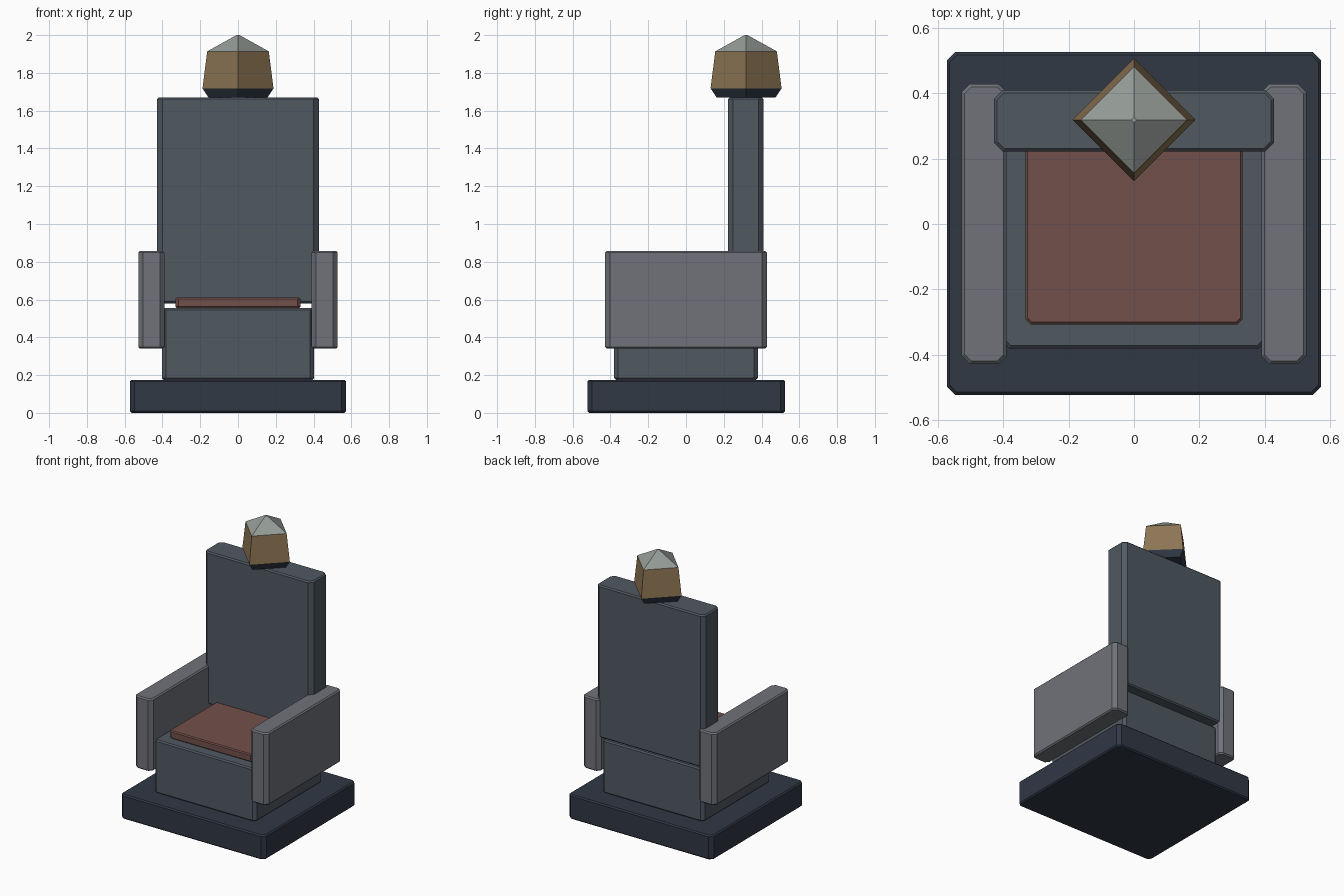
import bpy

if "Cube" in bpy.data.objects:
    bpy.data.objects.remove(bpy.data.objects["Cube"])


def material(name, rgb):
    m = bpy.data.materials.new(name)
    m.diffuse_color = (*rgb, 1)
    m.use_nodes = True
    m.node_tree.nodes["Principled BSDF"].inputs["Base Color"].default_value = m.diffuse_color
    return m


STONE = material("slate", (0.08, 0.10, 0.12))
ARM = material("grey_stone", (0.16, 0.17, 0.19))
DARK = material("dark_stone", (0.03, 0.04, 0.06))
RED = material("red_cloth", (0.17, 0.08, 0.07))
TAN = material("bronze", (0.27, 0.18, 0.09))
PALE = material("pale_crystal", (0.30, 0.33, 0.31))


def loft(name, rings, mats):
    """Skin a stack of equal-length rings, capped; mats holds one material per band."""
    n = len(rings[0])
    verts = [v for ring in rings for v in ring]
    faces, slots = [tuple(reversed(range(n)))], [0]
    unique = list(dict.fromkeys(mats))
    for i in range(len(rings) - 1):
        for j in range(n):
            k = (j + 1) % n
            faces.append((i * n + j, i * n + k, (i + 1) * n + k, (i + 1) * n + j))
            slots.append(unique.index(mats[i]))
    faces.append(tuple(range(len(verts) - n, len(verts))))
    slots.append(slots[-1])
    mesh = bpy.data.meshes.new(name)
    mesh.from_pydata(verts, [], faces)
    for m in unique:
        mesh.materials.append(m)
    for poly, s in zip(mesh.polygons, slots):
        poly.material_index = s
    obj = bpy.data.objects.new(name, mesh)
    bpy.context.collection.objects.link(obj)
    return obj


def slab(name, x, y, z, mat, cut=0.025, edge=0.009):
    """Box with wide chamfers on upright corners and thin ones round top and bottom."""
    def ring(h, inset):
        x0, x1, y0, y1 = x[0] + inset, x[1] - inset, y[0] + inset, y[1] - inset
        c = cut - inset * 0.5
        return [(x0 + c, y0, h), (x1 - c, y0, h), (x1, y0 + c, h), (x1, y1 - c, h),
                (x1 - c, y1, h), (x0 + c, y1, h), (x0, y1 - c, h), (x0, y0 + c, h)]
    rings = [ring(z[0], edge), ring(z[0] + edge, 0), ring(z[1] - edge, 0), ring(z[1], edge)]
    return loft(name, rings, [mat] * 3)


# Plinth, seat block, cushion and tall back
slab("plinth", (-0.572, 0.572), (-0.522, 0.525), (0, 0.175), DARK)
slab("seat_block", (-0.402, 0.402), (-0.38, 0.38), (0.175, 0.555), STONE, 0.02)
slab("cushion", (-0.332, 0.332), (-0.307, 0.30), (0.555, 0.611), RED, 0.016, 0.007)
slab("backrest", (-0.428, 0.428), (0.222, 0.41), (0.58, 1.67), STONE, 0.027)

# Matching arm slabs
for side, x in (("left", (-0.527, -0.389)), ("right", (0.389, 0.527))):
    slab(side + "_arm", x, (-0.428, 0.428), (0.34, 0.858), ARM)

# Four-sided finial turned cornerwise: dark foot, bronze body, pale point
profile = [(0.156, 1.67), (0.188, 1.718), (0.163, 1.914), (0.008, 2.0)]
loft("finial", [[(r, 0.318, h), (0, 0.318 + r, h), (-r, 0.318, h), (0, 0.318 - r, h)]
                for r, h in profile], [DARK, TAN, PALE])
